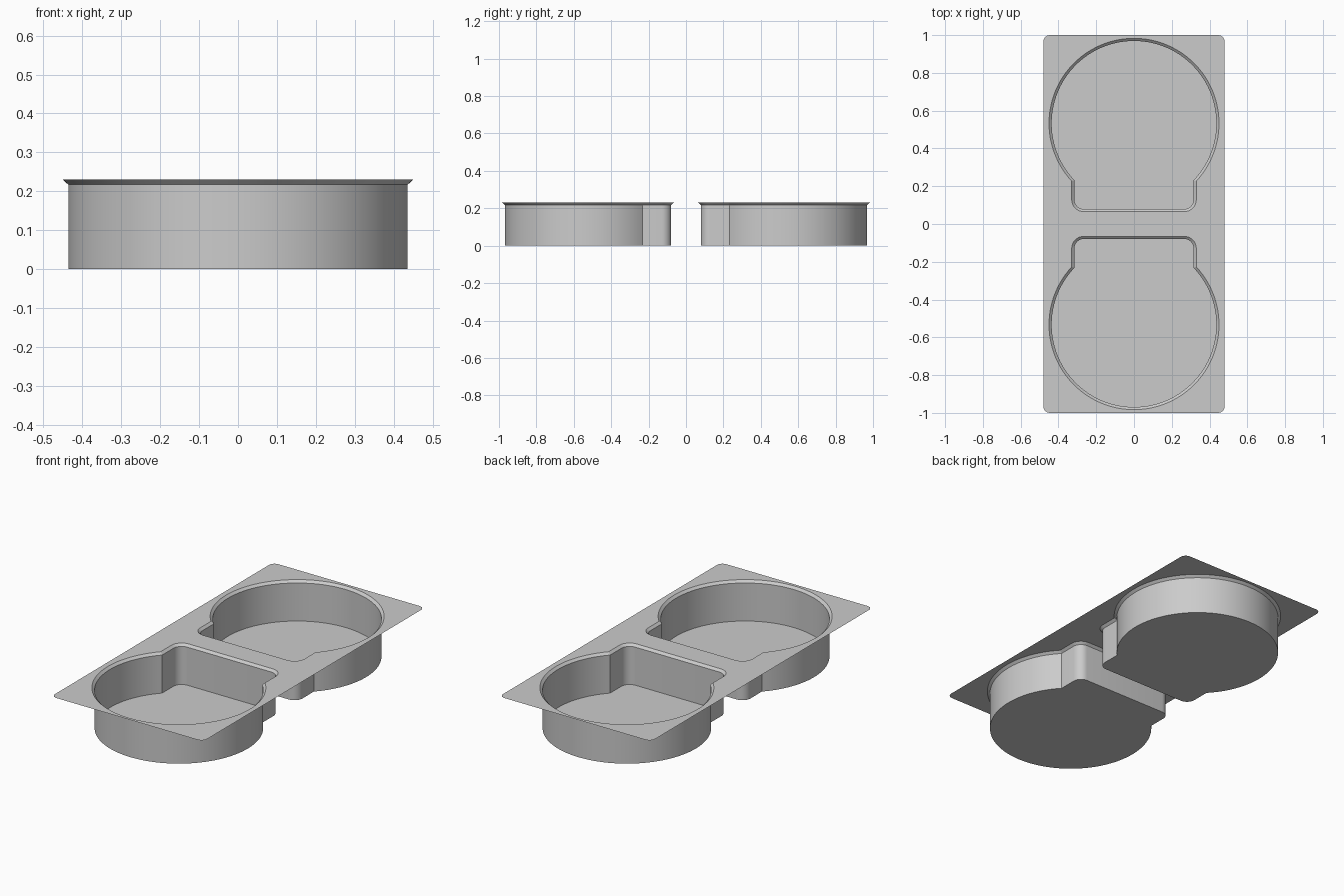
import bpy, bmesh, math

if "Cube" in bpy.data.objects:
    bpy.data.objects.remove(bpy.data.objects["Cube"])

TOP, LIP = 0.23, 0.217      # sheet height, bottom of the bevelled lip
CY, R = 0.533, 0.45         # pocket circle centre and radius
NECK_X, NECK_Y, NECK_R = 0.33, 0.065, 0.065


def arc(cx, cy, r, a0, a1, n):
    return [(cx + r * math.cos(a0 + (a1 - a0) * i / n),
             cy + r * math.sin(a0 + (a1 - a0) * i / n)) for i in range(n + 1)]


def pocket_outline(inset, side):
    """Keyhole outline, counter-clockwise; side=-1 turns it half round."""
    r, w, y0, c = R - inset, NECK_X - inset, NECK_Y + inset, NECK_R - inset
    a = math.acos(w / r)
    pts = arc(0, CY, r, -a, math.pi + a, 80)
    pts += arc(-w + c, y0 + c, c, math.pi, 1.5 * math.pi, 8)
    pts += arc(w - c, y0 + c, c, 1.5 * math.pi, 2 * math.pi, 8)
    return [(side * x, side * y) for x, y in pts]


def ring(bm, pts, z):
    return [bm.verts.new((x, y, z)) for x, y in pts]


def ring_edges(bm, vs):
    return [bm.edges.new((v, vs[(i + 1) % len(vs)])) for i, v in enumerate(vs)]


def bridge(bm, upper, lower):
    n = len(upper)
    for i in range(n):
        j = (i + 1) % n
        bm.faces.new((upper[i], upper[j], lower[j], lower[i]))


bm = bmesh.new()

# outer border of the sheet, rounded corners
hx, hy, c = 0.48, 1.0, 0.035
border = []
for k, (sx, sy) in enumerate([(1, 1), (-1, 1), (-1, -1), (1, -1)]):
    border += arc(sx * (hx - c), sy * (hy - c), c, k * math.pi / 2, (k + 1) * math.pi / 2, 6)
edges = ring_edges(bm, ring(bm, border, TOP))

# flat sheet with two keyhole openings
rims = {s: ring(bm, pocket_outline(0, s), TOP) for s in (1, -1)}
for rim in rims.values():
    edges += ring_edges(bm, rim)
bmesh.ops.triangle_fill(bm, edges=edges, use_beauty=True, use_dissolve=False)
bm.normal_update()
for f in bm.faces:
    if f.normal.z < 0:
        f.normal_flip()

# pockets: bevelled lip, upright wall, floor
for s, rim in rims.items():
    inner = pocket_outline(0.014, s)
    lip = ring(bm, inner, LIP)
    base = ring(bm, inner, 0)
    bridge(bm, rim, lip)
    bridge(bm, lip, base)
    bm.faces.new(base)

me = bpy.data.meshes.new("tray_insert")
bm.to_mesh(me)
bm.free()
tray = bpy.data.objects.new("tray_insert", me)
bpy.context.collection.objects.link(tray)
bpy.context.view_layer.objects.active = tray
tray.select_set(True)
bpy.ops.object.shade_smooth_by_angle(angle=math.radians(25))
